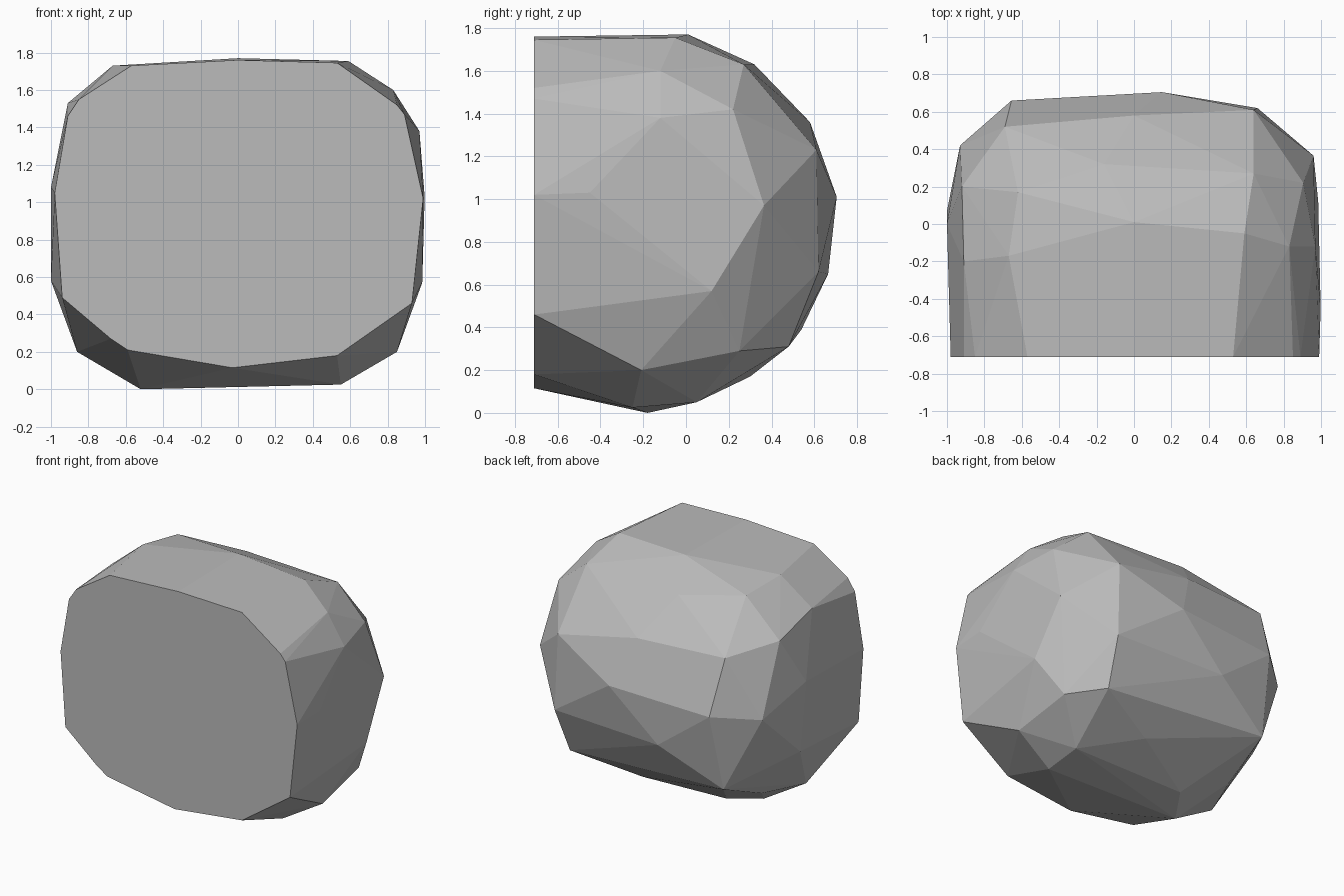
import bpy, bmesh

# Flat cut face outline (x, z) at the front
FRONT_Y = -0.71
outline = [(-0.57, 1.73), (-0.85, 1.55), (-0.91, 1.46), (-0.98, 1.05), (-0.94, 0.49),
           (-0.68, 0.27), (-0.59, 0.21), (-0.03, 0.115), (0.53, 0.18), (0.93, 0.46),
           (0.99, 1.02), (0.89, 1.47), (0.85, 1.52), (0.53, 1.745), (0.0, 1.76)]

# Corners of the faceted stone, by region
top = [(0, 0.01, 1.77), (0.59, -0.05, 1.755), (-0.67, -0.17, 1.73), (-0.62, 0.17, 1.69),
       (0.64, 0.27, 1.63), (-0.16, 0.32, 1.63), (0.83, -0.12, 1.6), (-0.91, -0.2, 1.53)]
sides = [(0.97, -0.12, 1.38), (0.905, 0.22, 1.42), (0.96, 0.365, 0.97), (0.985, 0.12, 0.57),
         (0.998, -0.45, 1.03), (-0.92, 0.2, 1.44), (-0.93, 0.42, 0.93), (-1, 0.07, 0.58),
         (-1, 0, 1.08)]
back = [(-0.69, 0.52, 1.37), (0, 0.58, 1.36), (0.64, 0.61, 1.23), (0.15, 0.705, 1.01),
        (-0.655, 0.66, 0.97), (0.66, 0.62, 0.66), (-0.23, 0.665, 0.65)]
bottom = [(-0.69, 0.54, 0.39), (-0.11, 0.53, 0.37), (0.63, 0.48, 0.31), (0.83, 0.25, 0.29),
          (0.85, -0.21, 0.2), (-0.86, -0.2, 0.2), (-0.73, 0.14, 0.22), (0.15, 0.3, 0.17),
          (0.56, 0.05, 0.05), (-0.37, 0.05, 0.05), (0.55, -0.25, 0.025), (-0.52, -0.18, 0.0)]

# Faceted stone wrapped around the corners
points = [(x, FRONT_Y, z) for x, z in outline] + top + sides + back + bottom
bm = bmesh.new()
for p in points:
    bm.verts.new(p)
hull = bmesh.ops.convex_hull(bm, input=bm.verts[:])
unused = {v for v in hull["geom_interior"] + hull["geom_unused"]
          if isinstance(v, bmesh.types.BMVert)}
bmesh.ops.delete(bm, geom=list(unused), context='VERTS')

# Join the nearly level triangles into broad facets
bmesh.ops.dissolve_limit(bm, angle_limit=0.03, verts=bm.verts[:], edges=bm.edges[:])
bmesh.ops.recalc_face_normals(bm, faces=bm.faces[:])

mesh = bpy.data.meshes.new("stone")
bm.to_mesh(mesh)
bm.free()
stone = bpy.data.objects.new("stone", mesh)
bpy.context.collection.objects.link(stone)

# Plain grey
grey = bpy.data.materials.new("stone_grey")
grey.diffuse_color = (0.5, 0.5, 0.5, 1)
mesh.materials.append(grey)
